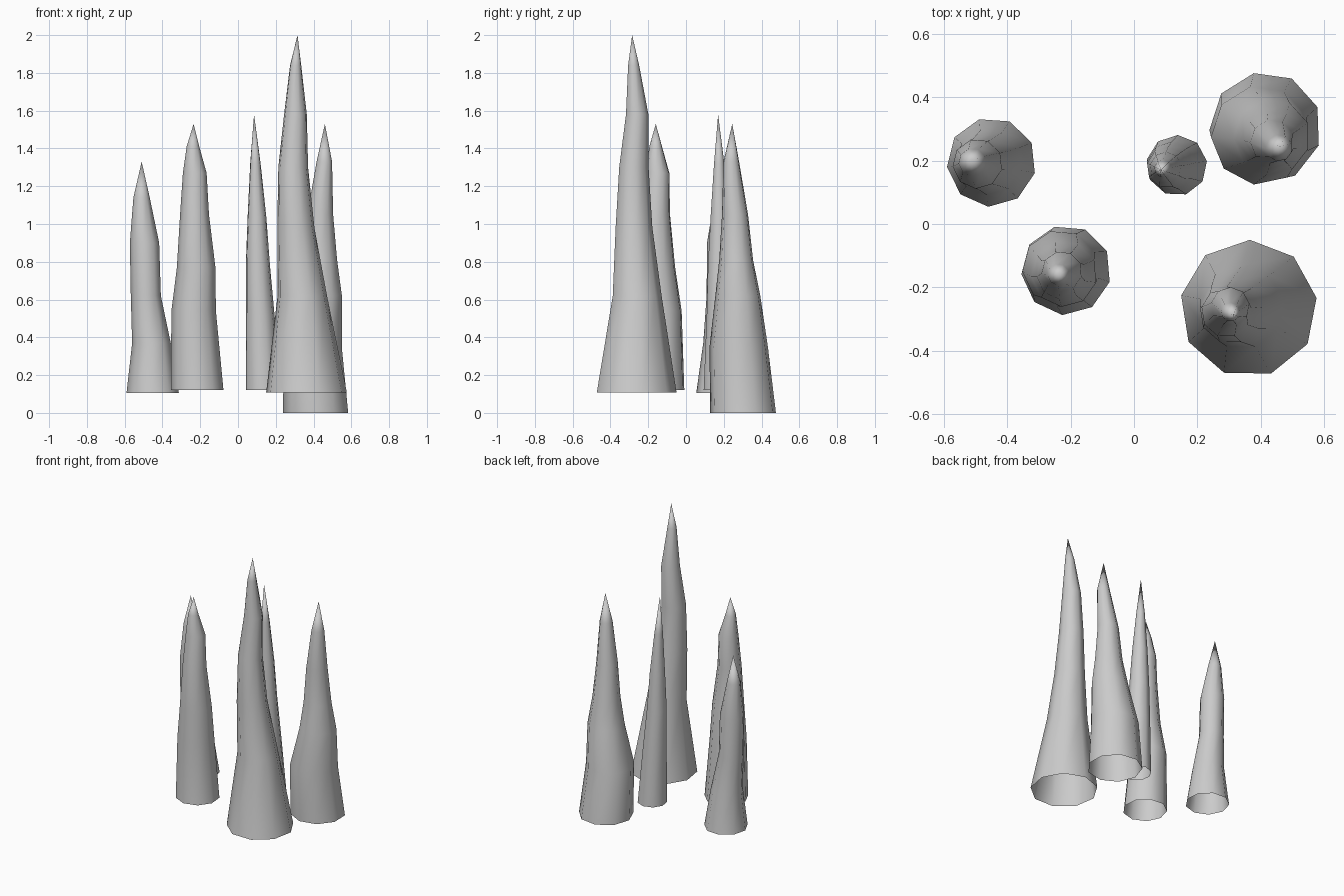
import bpy, bmesh
from math import cos, sin, radians

SIDES = 9

# each spike: phase angle, tip point, rings of (z, centre x, centre y, radius)
SPIKES = {
    "far_left_spike": (26, (-0.51, 0.20, 1.33), [
        (0.105, -0.45, 0.195, 0.141), (0.37, -0.457, 0.195, 0.104),
        (0.62, -0.487, 0.19, 0.081), (0.90, -0.494, 0.19, 0.079),
        (1.14, -0.51, 0.195, 0.044)]),
    "front_left_spike": (25, (-0.235, -0.16, 1.53), [
        (0.12, -0.214, -0.146, 0.142), (0.54, -0.233, -0.139, 0.120),
        (0.77, -0.22, -0.158, 0.104), (1.05, -0.229, -0.16, 0.078),
        (1.27, -0.228, -0.15, 0.064), (1.41, -0.238, -0.16, 0.034)]),
    "thin_centre_spike": (8, (0.085, 0.17, 1.58), [
        (0.12, 0.135, 0.185, 0.096), (0.52, 0.117, 0.183, 0.077),
        (0.78, 0.105, 0.178, 0.065), (1.04, 0.10, 0.178, 0.050),
        (1.32, 0.092, 0.175, 0.028)]),
    "tall_front_right_spike": (9, (0.315, -0.285, 2.0), [
        (0.108, 0.362, -0.267, 0.217), (0.62, 0.34, -0.262, 0.133),
        (0.98, 0.306, -0.278, 0.100), (1.30, 0.292, -0.278, 0.080),
        (1.58, 0.304, -0.26, 0.061), (1.84, 0.305, -0.278, 0.030)]),
    "back_right_spike": (22, (0.46, 0.245, 1.53), [
        (0.0, 0.415, 0.303, 0.177), (0.35, 0.40, 0.28, 0.157),
        (0.62, 0.435, 0.275, 0.121), (0.81, 0.438, 0.266, 0.091),
        (1.05, 0.437, 0.26, 0.070), (1.33, 0.458, 0.24, 0.042)]),
}


def spike(name, phase, tip, rings):
    """Crooked tapering shell, open underneath."""
    bm = bmesh.new()
    loops = []
    for z, cx, cy, r in rings:
        loops.append([bm.verts.new((
            cx + r * cos(radians(phase + 360 * i / SIDES)),
            cy + r * sin(radians(phase + 360 * i / SIDES)), z))
            for i in range(SIDES)])
    top = bm.verts.new(tip)
    for i in range(SIDES):
        j = (i + 1) % SIDES
        for a, b in zip(loops, loops[1:]):
            bm.faces.new((a[i], a[j], b[j], b[i]))
        bm.faces.new((loops[-1][i], loops[-1][j], top))
    for f in bm.faces:
        f.smooth = True
    mesh = bpy.data.meshes.new(name)
    bm.to_mesh(mesh)
    bm.free()
    obj = bpy.data.objects.new(name, mesh)
    bpy.context.collection.objects.link(obj)


for name, (phase, tip, rings) in SPIKES.items():
    spike(name, phase, tip, rings)
